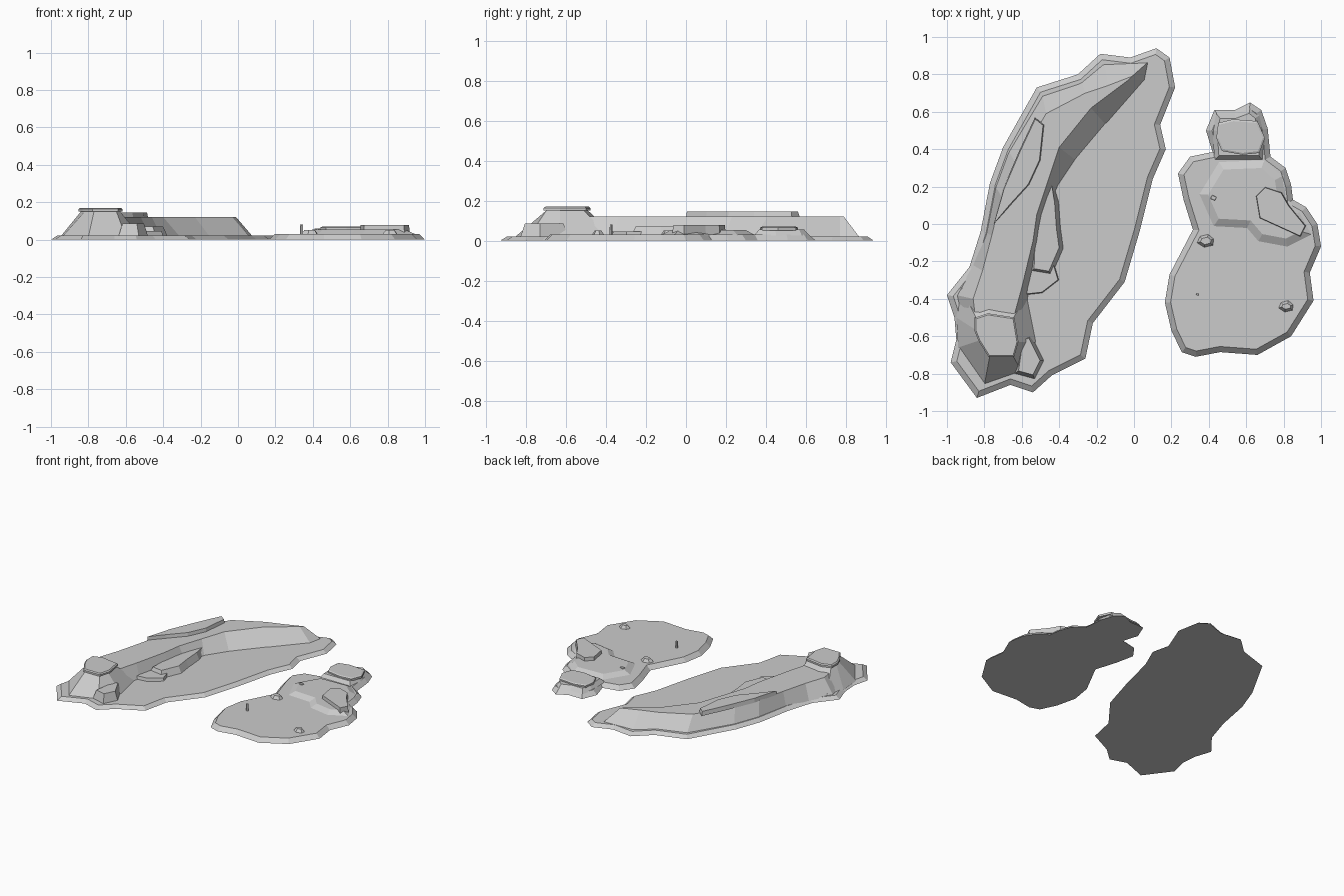
import bpy, bmesh
from math import cos, sin, pi
from mathutils import Vector


def pair_up(flat):
    return [Vector((flat[i], flat[i + 1])) for i in range(0, len(flat), 2)]


def area(pts):
    return sum(a.cross(b) for a, b in zip(pts, pts[1:] + pts[:1]))


def inset(pts, d):
    """Mitred inward offset of a closed outline."""
    s = 1 if area(pts) > 0 else -1
    out = []
    for i, p in enumerate(pts):
        e1 = (p - pts[i - 1]).normalized()
        e2 = (pts[(i + 1) % len(pts)] - p).normalized()
        n1, n2 = Vector((-e1.y, e1.x)) * s, Vector((-e2.y, e2.x)) * s
        out.append(p + (n1 + n2) * d / max(0.6, 1 + n1.dot(n2)))
    return out


def loft(name, *layers):
    """Stack (outline, z) layers into one closed faceted solid."""
    bm = bmesh.new()
    rings = [[bm.verts.new((p.x, p.y, z)) for p in pts] for pts, z in layers]
    n = len(rings[0])
    for lo, hi in zip(rings, rings[1:]):
        for i in range(n):
            j = (i + 1) % n
            bm.faces.new((lo[i], lo[j], hi[j], hi[i]))
    bm.faces.new(rings[0][::-1])
    bm.faces.new(rings[-1])
    bmesh.ops.recalc_face_normals(bm, faces=bm.faces)
    me = bpy.data.meshes.new(name)
    bm.to_mesh(me)
    bm.free()
    ob = bpy.data.objects.new(name, me)
    bpy.context.collection.objects.link(ob)
    return ob


def mound(name, flat, z0, z1, d):
    pts = pair_up(flat)
    return loft(name, (pts, z0), (inset(pts, d), z1))


def pebble(name, x, y, r, z0, z1, taper, sides=6):
    pts = [Vector((x + r * (1 + .15 * (k % 2)) * cos(2 * pi * k / sides + .3),
                   y + r * .85 * sin(2 * pi * k / sides + .3))) for k in range(sides)]
    return loft(name, (pts, z0), (inset(pts, taper), z1))


# Large island: low beach slab
mound("large_island_base", [
    -1, -.38, -.88, -.23, -.82, -.04, -.77, .22, -.70, .41, -.52, .73, -.30, .80,
    -.18, .91, -.02, .89, .12, .94, .19, .89, .22, .73, .14, .53, .17, .40,
    .10, .24, .03, -.04, -.05, -.31, -.22, -.53, -.26, -.72, -.44, -.81,
    -.54, -.90, -.66, -.86, -.84, -.93, -.98, -.74, -.95, -.62, -.96, -.50],
    0, .022, .03)

# Large island: high plateau with a sloped outer bank and a steep inner cliff
bank_foot = pair_up([
    .08, .87, -.16, .86, -.28, .76, -.49, .69, -.67, .39, -.74, .20, -.79, -.05,
    -.86, -.22, -.95, -.38, -.90, -.60, -.60, -.60, -.56, -.36, -.50, -.10,
    -.47, .05, -.41, .19, -.31, .34, -.15, .53, .06, .77])
bank_top = pair_up([
    -.01, .79, -.14, .74, -.26, .70, -.47, .59, -.63, .32, -.71, .15, -.76, -.06,
    -.81, -.25, -.86, -.40, -.84, -.56, -.66, -.56, -.60, -.34, -.54, -.09,
    -.52, .05, -.46, .23, -.40, .41, -.23, .62, -.03, .77])
loft("plateau", (bank_foot, .015), (bank_top, .12))

# Raised ledge along the plateau's outer edge
mound("plateau_ledge", [-.75, .0, -.70, .19, -.61, .40, -.53, .57, -.48, .53,
                        -.50, .34, -.56, .21, -.66, .10], .115, .145, .006)

# Corner hill and its cap stone
hill_foot = pair_up([-.93, -.33, -.95, -.50, -.94, -.66, -.80, -.86, -.60, -.79,
                     -.52, -.63, -.57, -.38, -.76, -.34])
hill_top = pair_up([-.84, -.51, -.84, -.57, -.82, -.62, -.77, -.70, -.65, -.70,
                    -.63, -.63, -.65, -.51, -.78, -.49])
loft("corner_hill", (hill_foot, .015), (hill_top, .15))
cap = inset(hill_top, -.012)
loft("hill_cap", (cap, .15), (cap, .163), (inset(cap, .008), .17))

# Rocks and terrace at the foot of the cliff
mound("hill_side_rock", [-.61, -.60, -.55, -.59, -.48, -.73, -.53, -.83, -.64, -.80],
      .015, .085, .02)
terrace_foot = pair_up([-.44, .25, -.40, .12, -.39, -.02, -.375, -.13, -.44, -.28,
                        -.56, -.26, -.55, .0])
loft("cliff_terrace", (terrace_foot, .015), (inset(terrace_foot, .025), .07))
mound("terrace_step", [-.43, -.20, -.40, -.30, -.49, -.37, -.58, -.38, -.56, -.24],
      .015, .045, .006)

# Small island: low slab
mound("small_island_base", [
    .43, .61, .54, .61, .62, .65, .68, .61, .715, .51, .73, .36, .81, .30, .84, .21,
    .85, .13, .92, .09, .98, 0, 1, -.12, .94, -.26, .96, -.41, .84, -.60, .66, -.70,
    .46, -.685, .33, -.71, .255, -.685, .20, -.57, .165, -.42, .19, -.27,
    .315, -.03, .265, .13, .235, .27, .30, .36, .42, .385, .385, .50],
    0, .03, .03)

# Small island: terrace, side boulder, back pad with a slab
mound("small_terrace", [
    .34, .16, .42, -.02, .60, -.03, .66, -.10, .82, -.13, .96, -.06, .89, .07,
    .82, .13, .80, .26, .70, .35, .45, .34], .025, .053, .05)
mound("side_boulder", [.65, .15, .70, .20, .79, .17, .83, .10, .92, -.01, .89, -.07,
                       .78, -.02, .67, .03], .025, .078, .005)
mound("back_pad", [.44, .59, .54, .59, .62, .62, .67, .58, .70, .45, .69, .34,
                   .43, .34, .42, .50], .025, .055, .025)
slab = pair_up([.45, .54, .53, .56, .66, .55, .70, .46, .67, .38, .58, .37,
                .47, .39, .44, .46])
loft("back_slab", (slab, .05), (slab, .065), (inset(slab, .01), .07))

# Loose stones and the little post
pebble("beach_stone_left", .385, -.09, .05, .02, .052, .02)
pebble("beach_stone_right", .815, -.44, .045, .02, .052, .02)
pebble("terrace_chip", .425, .14, .028, .03, .06, .008, 4)
pebble("marker_post", .34, -.375, .009, .02, .08, .001)
